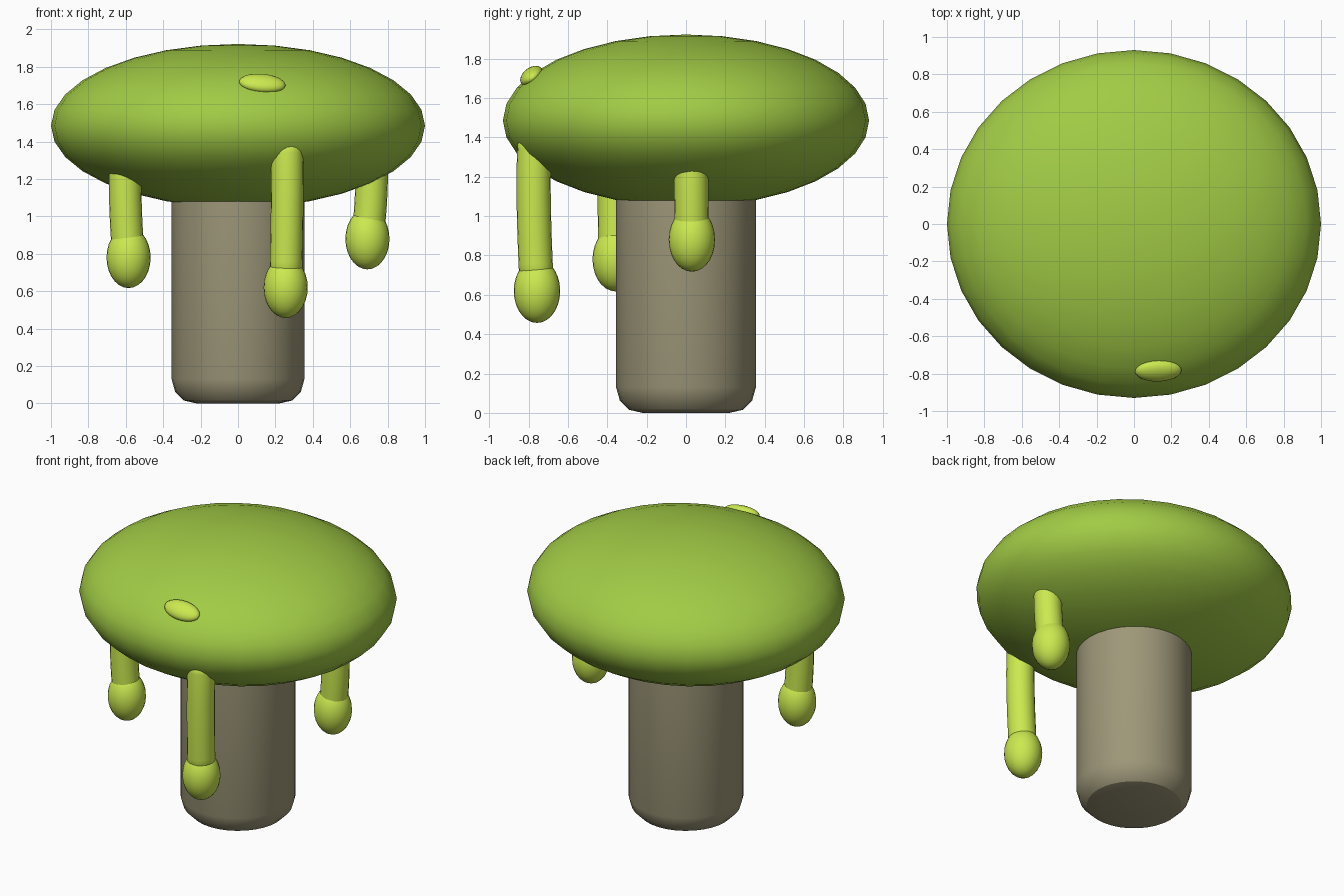
import bpy, bmesh
from math import pi
from mathutils import Vector

if "Cube" in bpy.data.objects:
    bpy.data.objects.remove(bpy.data.objects["Cube"])


def material(name, rgb):
    m = bpy.data.materials.new(name)
    m.diffuse_color = (*rgb, 1)
    m.use_nodes = True
    m.node_tree.nodes["Principled BSDF"].inputs["Base Color"].default_value = m.diffuse_color
    return m


cap_green = material("cap_green", (0.36, 0.60, 0.06))
drip_green = material("drip_green", (0.60, 0.82, 0.08))
stalk_tan = material("stalk_tan", (0.34, 0.31, 0.19))


def add_object(name, bm, mat):
    mesh = bpy.data.meshes.new(name)
    bmesh.ops.recalc_face_normals(bm, faces=bm.faces)
    bm.to_mesh(mesh)
    bm.free()
    mesh.shade_smooth()
    mesh.materials.append(mat)
    ob = bpy.data.objects.new(name, mesh)
    bpy.context.collection.objects.link(ob)
    return ob


def ellipsoid(name, centre, radii, mat, segs=32, rings=16, normal=None):
    bm = bmesh.new()
    bmesh.ops.create_uvsphere(bm, u_segments=segs, v_segments=rings, radius=1)
    bmesh.ops.scale(bm, vec=radii, verts=bm.verts)
    ob = add_object(name, bm, mat)
    ob.location = centre
    if normal is not None:
        ob.rotation_euler = Vector((0, 0, 1)).rotation_difference(normal).to_euler()
    return ob


def tube(name, points, radius, mat, sides=20):
    # sweep rings along a smooth quadratic path through three points
    a, b, c = (Vector(p) for p in points)
    bm = bmesh.new()
    rings = []
    steps = 8
    for i in range(steps + 1):
        t = i / steps
        p = a * (1 - t) * (1 - 2 * t) + b * 4 * t * (1 - t) + c * t * (2 * t - 1)
        ring = bmesh.ops.create_circle(bm, segments=sides, radius=radius)["verts"]
        bmesh.ops.translate(bm, vec=p, verts=ring)
        rings.append(ring)
    for lo, hi in zip(rings, rings[1:]):
        for k in range(sides):
            n = (k + 1) % sides
            bm.faces.new((lo[k], lo[n], hi[n], hi[k]))
    bm.faces.new(rings[0])
    bm.faces.new(rings[-1])
    return add_object(name, bm, mat)


# Stalk: lathed profile with a rounded foot
bm = bmesh.new()
profile = [(0, 0), (0.22, 0), (0.29, 0.016), (0.336, 0.062), (0.355, 0.13),
           (0.355, 1.20), (0, 1.20)]
verts = [bm.verts.new((r, 0, z)) for r, z in profile]
edges = [bm.edges.new(pair) for pair in zip(verts, verts[1:])]
bmesh.ops.spin(bm, geom=verts + edges, cent=(0, 0, 0), axis=(0, 0, 1),
               angle=2 * pi, steps=32, use_duplicate=False)
bmesh.ops.remove_doubles(bm, verts=bm.verts, dist=1e-4)
stalk = add_object("stalk", bm, stalk_tan)
bpy.context.view_layer.objects.active = stalk
stalk.select_set(True)
bpy.ops.object.shade_smooth_by_angle()

# Cap: broad flattened dome
ellipsoid("cap", (0, 0, 1.485), (1.0, 0.93, 0.437), cap_green)

# Drips: slightly bent stems with a bead at the lower end
drips = {
    "left": [(-0.598, -0.36, 1.32), (-0.602, -0.362, 1.08), (-0.585, -0.357, 0.78)],
    "front": [(0.262, -0.765, 1.40), (0.263, -0.774, 1.10), (0.255, -0.757, 0.62)],
    "right": [(0.712, 0.026, 1.34), (0.712, 0.027, 1.12), (0.692, 0.03, 0.88)],
}
for side, path in drips.items():
    tube(side + "_drip_stem", path, 0.087, drip_green)
    ellipsoid(side + "_drip_bead", path[2], (0.118, 0.118, 0.163),
              drip_green, 24, 14)

# Small blob resting on the cap
ellipsoid("cap_blob", (0.13, -0.785, 1.711), (0.125, 0.065, 0.041), drip_green,
          24, 12, Vector((0.13, -0.907, 1.19)))
